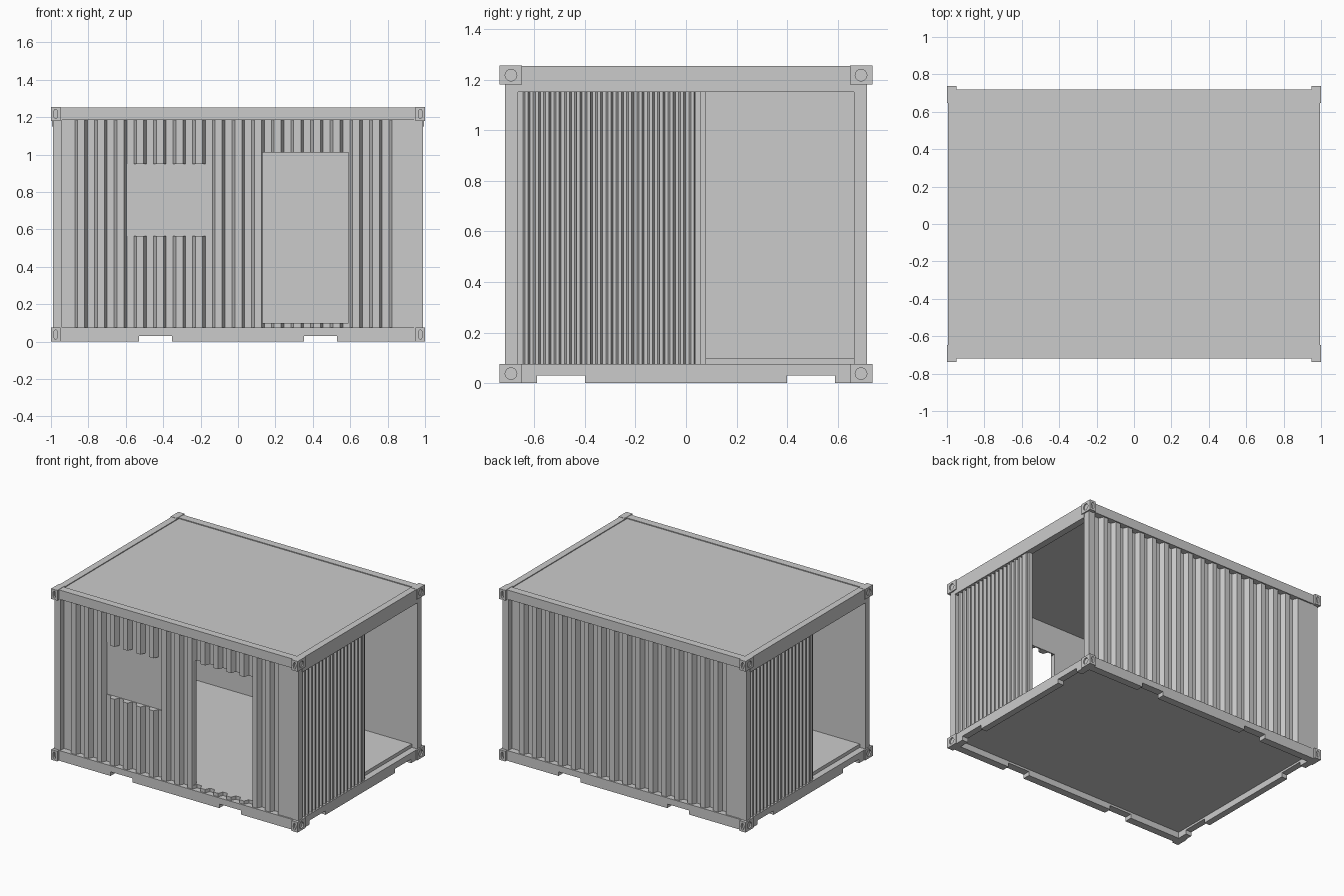
import bpy, bmesh
from mathutils import Matrix

if "Cube" in bpy.data.objects:
    bpy.data.objects.remove(bpy.data.objects["Cube"])

H = 1.255
MID = H / 2


def add(name, bm, loc=(0, 0, 0)):
    bmesh.ops.recalc_face_normals(bm, faces=bm.faces)
    me = bpy.data.meshes.new(name)
    bm.to_mesh(me)
    bm.free()
    ob = bpy.data.objects.new(name, me)
    ob.location = loc
    bpy.context.collection.objects.link(ob)
    return ob


def prism(name, pts, axis, lo, hi, loc=(0, 0, 0)):
    """Closed 2D outline pushed along one axis."""
    place = {'x': lambda u, v, w: (w, u, v),
             'y': lambda u, v, w: (u, w, v),
             'z': lambda u, v, w: (u, v, w)}[axis]
    bm = bmesh.new()
    a = [bm.verts.new(place(u, v, lo)) for u, v in pts]
    b = [bm.verts.new(place(u, v, hi)) for u, v in pts]
    bm.faces.new(a)
    bm.faces.new(b[::-1])
    n = len(pts)
    for i in range(n):
        j = (i + 1) % n
        bm.faces.new((a[i], a[j], b[j], b[i]))
    return add(name, bm, loc)


def box(name, x0, x1, y0, y1, z0, z1, loc=(0, 0, 0)):
    return prism(name, [(x0, y0), (x1, y0), (x1, y1), (x0, y1)], 'z', z0, z1, loc)


def mirror(ob, x=False, y=False, z=False):
    m = ob.modifiers.new("mirror", 'MIRROR')
    m.use_axis = (x, y, z)
    m.use_mirror_merge = False


def cut(ob, cutter):
    cutter.hide_render = True
    cutter.hide_viewport = True
    cutter.display_type = 'WIRE'
    m = ob.modifiers.new("cut", 'BOOLEAN')
    m.object = cutter
    m.solver = 'EXACT'


def ribs(start, end, first, last, period, slope, outer, inner, back):
    """Trapezoid corrugation in front, flat lining behind: (along, depth)."""
    pts = [(start, back), (start, inner)]
    u = first
    while u + period / 2 + slope < last:
        pts += [(u, inner), (u + slope, outer),
                (u + period / 2, outer), (u + period / 2 + slope, inner)]
        u += period
    if u + slope < end:
        pts += [(u, inner), (u + slope, outer), (end, outer)]
    else:
        pts.append((end, inner))
    return pts + [(end, back)]


# Floor and roof
box("floor", -.945, .945, -.665, .665, .045, .10)
box("roof", -.945, .945, -.665, .665, 1.22, 1.247)


# Bottom rails with fork pockets
def pocket_outline(half, a, b):
    return [(-half, 0), (-b, 0), (-b, .03), (-a, .03), (-a, 0), (a, 0), (a, .03),
            (b, .03), (b, 0), (half, 0), (half, .075), (-half, .075)]


mirror(prism("bottom_side_rail", pocket_outline(.99, .352, .53), 'y', -.72, -.665), y=True)
mirror(prism("bottom_end_rail", pocket_outline(.665, .40, .59), 'x', .945, .992), x=True)

# Top rails and corner posts
mirror(box("top_side_rail", -.992, .992, -.72, -.665, 1.185, 1.253), y=True)
mirror(box("top_end_rail", .945, .994, -.67, .67, 1.15, 1.253), x=True)
mirror(box("corner_post", .94, .99, .665, .715, .07, 1.19), x=True, y=True)

# Corner blocks: one with lock holes, mirrored to all eight corners
corner = box("corner_block", .95, 1, .648, .737, 1.18 - MID, H - MID, (0, 0, MID))
bm = bmesh.new()
hole_z = 1.2175 - MID
bmesh.ops.create_cone(bm, cap_ends=True, segments=24, radius1=.023, radius2=.023, depth=.026,
                      matrix=Matrix.Translation((1, .692, hole_z)) @ Matrix.Rotation(1.5707963, 4, 'Y'))
bmesh.ops.create_cone(bm, cap_ends=True, segments=24, radius1=.025, radius2=.025, depth=.05,
                      matrix=Matrix.Translation((.975, .737, hole_z))
                      @ Matrix.Diagonal((.44, 1, 1, 1)) @ Matrix.Rotation(1.5707963, 4, 'X'))
cut(corner, add("lock_hole_cutter", bm, (0, 0, MID)))
mirror(corner, True, True, True)

# Corrugated long walls
side = ribs(-.945, .942, -.872, .86, .105, .015, .71, .675, .665)
front = prism("front_wall", [(u, -d) for u, d in side], 'z', .075, 1.185)
prism("back_wall", [(-u, d) for u, d in side], 'z', .075, 1.185)

# Door opening goes through, window stops at the lining
cut(front, box("door_cutter", .13, .59, -.8, -.6, .10, 1.01))
cut(front, box("window_cutter", -.595, -.14, -.8, -.669, .565, .95))

# Half-open ends with fine corrugation and a jamb strip
end = ribs(-.67, .04, -.645, .04, .041, .008, .985, .955, .945)
for name, s in (("right", 1), ("left", -1)):
    prism(name + "_end_wall", [(s * d, s * u) for u, d in end], 'z', .075, 1.15)
    prism(name + "_end_jamb", [(s * .945, s * .035), (s * .985, s * .035), (s * .985, s * .06),
                               (s * .975, s * .06), (s * .975, s * .08), (s * .945, s * .08)],
          'z', .075, 1.15)
